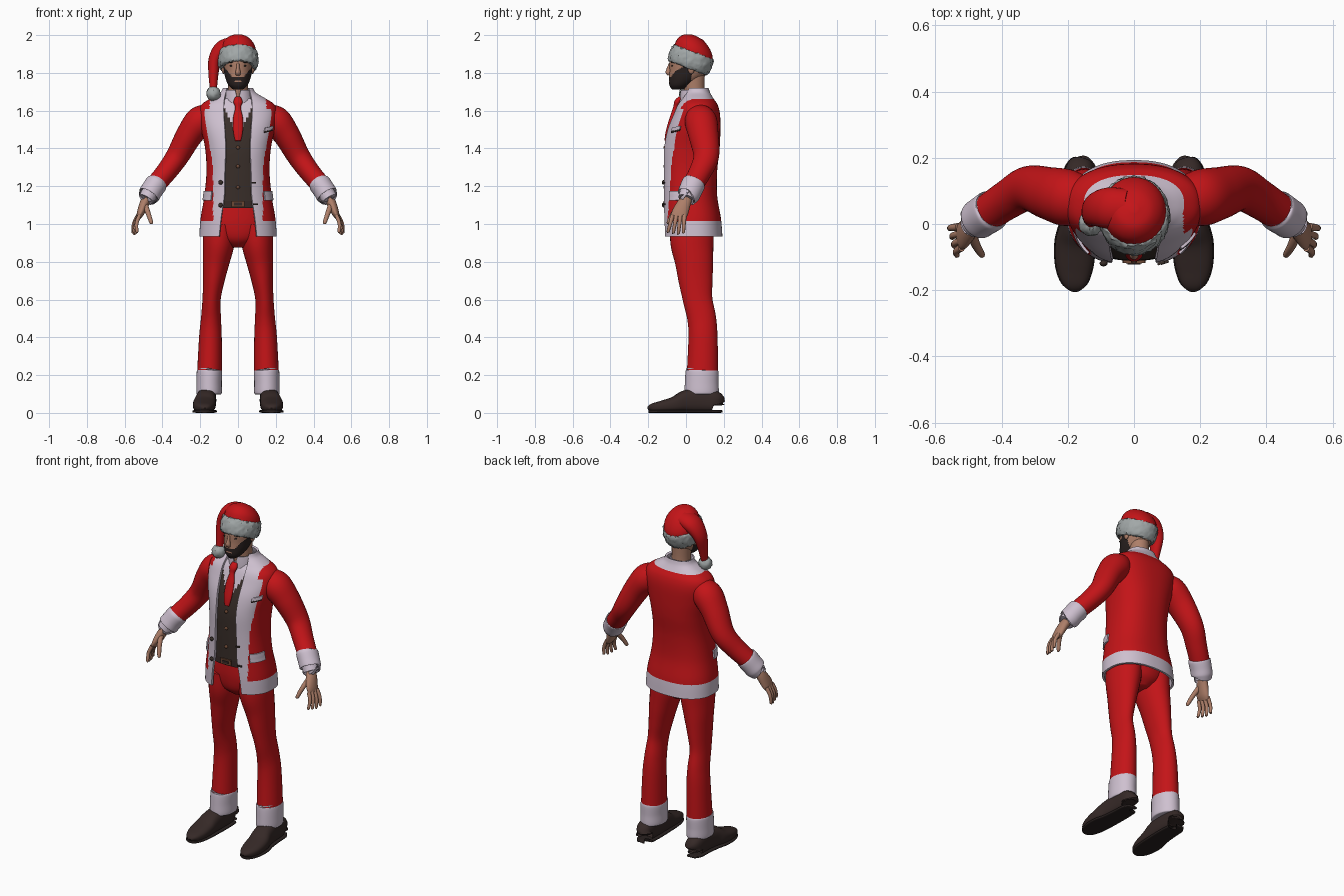
import bpy, bmesh, math, random
from mathutils import Vector, Matrix

cube = bpy.data.objects.get("Cube")
if cube:
    bpy.data.objects.remove(cube)
random.seed(4)
made = []


def material(name, *rgb):
    m = bpy.data.materials.new(name)
    m.use_nodes = True
    m.diffuse_color = (*rgb, 1)
    m.node_tree.nodes["Principled BSDF"].inputs["Base Color"].default_value = (*rgb, 1)
    return m


RED = material("red cloth", .55, .007, .009)
WHITE = material("pale trim", .62, .53, .63)
FUR = material("grey fur", .36, .39, .39)
SKIN = material("skin", .42, .21, .14)
BEARD = material("beard black", .022, .015, .014)
SHOE = material("shoe brown", .036, .022, .02)
VEST = material("waistcoat brown", .04, .027, .022)
LEATHER = material("leather brown", .15, .065, .035)


def spline(rows, steps):
    """Smooth interpolation through rows of numbers."""
    out = []
    for i in range(len(rows) - 1):
        p, q, r, s = (rows[max(i - 1, 0)], rows[i], rows[i + 1], rows[min(i + 2, len(rows) - 1)])
        for k in range(steps):
            t = k / steps
            out.append(tuple(b + t / 2 * (c - a + t * (2 * a - 5 * b + 4 * c - d + t * (3 * (b - c) + d - a)))
                             for a, b, c, d in zip(p, q, r, s)))
    return out + [tuple(rows[-1])]


def spow(v, e):
    return math.copysign(abs(v) ** e, v)


def finish(name, bm, mats, rule=None, mirror=False, solid=0):
    bm.normal_update()
    if rule:
        for f in bm.faces:
            f.material_index = rule(f.calc_center_median())
    mesh = bpy.data.meshes.new(name)
    bm.to_mesh(mesh)
    bm.free()
    for m in mats:
        mesh.materials.append(m)
    ob = bpy.data.objects.new(name, mesh)
    bpy.context.collection.objects.link(ob)
    if mirror:
        ob.modifiers.new("mirror", 'MIRROR').use_mirror_merge = False
    if solid:
        mod = ob.modifiers.new("thickness", 'SOLIDIFY')
        mod.thickness = abs(solid)
        mod.offset = math.copysign(1, solid)
    made.append(ob)
    return ob


def loft(name, rows, mats, ref=(0, 1, 0), n=32, steps=6, e=1, flat=False, rule=None, mirror=False, solid=0):
    """Skin rings of (x, y, z, half width, half depth, optional front gap)."""
    rows = spline(rows, steps)
    gap = len(rows[0]) > 5
    bm = bmesh.new()
    rings = []
    for i, row in enumerate(rows):
        c = Vector(row[:3])
        t = Vector(rows[min(i + 1, len(rows) - 1)][:3]) - Vector(rows[max(i - 1, 0)][:3])
        t = Vector((0, 0, 1)) if flat else t.normalized()
        u = Vector(ref)
        u = (u - t * u.dot(t)).normalized()
        v = u.cross(t)
        start = math.asin(min(1, row[5] / row[3]) ** (1 / e)) if gap else 0
        ring = []
        for j in range(n + gap):
            a = start + (2 * math.pi - 2 * start) * j / n
            ring.append(bm.verts.new(c + v * row[3] * spow(math.sin(a), e) - u * row[4] * spow(math.cos(a), e)))
        rings.append(ring)
    for low, high in zip(rings, rings[1:]):
        for j in range(n):
            k = (j + 1) % len(low)
            bm.faces.new((low[j], low[k], high[k], high[j]))
    if not gap:
        bm.faces.new(rings[0][::-1])
        bm.faces.new(rings[-1])
    return finish(name, bm, mats, rule, mirror, solid)


def ball(name, loc, size, mat, mirror=False, n=16):
    bm = bmesh.new()
    bmesh.ops.create_uvsphere(bm, u_segments=n, v_segments=n // 2, radius=1)
    bm.transform(Matrix.Translation(loc) @ Matrix.Diagonal((*size, 1)))
    return finish(name, bm, [mat], mirror=mirror)


def patch(name, rows, a0, a1, z0, z1, mat, slant=0, mirror=False, n=10):
    """Thin plate that follows a lofted garment between two angles and two heights."""
    bm = bmesh.new()
    grid = []
    for i in range(n + 1):
        line = []
        for j in range(n + 1):
            a = a0 + (a1 - a0) * j / n
            z = z0 + (z1 - z0) * i / n + slant * j / n
            r = min(rows, key=lambda q: abs(q[2] - z))
            line.append(bm.verts.new((r[3] * spow(math.sin(a), CUT), r[1] - r[4] * spow(math.cos(a), CUT), z)))
        grid.append(line)
    for lo, hi in zip(grid, grid[1:]):
        for j in range(n):
            bm.faces.new((lo[j], lo[j + 1], hi[j + 1], hi[j]))
    return finish(name, bm, [mat], mirror=mirror, solid=.008)


def roughen(ob, amount):
    for v in ob.data.vertices:
        v.co += Vector([random.uniform(-amount, amount) for _ in range(3)])


# Jacket: open-fronted shell with pale hem, front edges, lapels and collar
CUT = .85
coat = [(0, .035, .935, .205, .158, .1), (0, .03, 1.03, .198, .155, .09), (0, .02, 1.15, .178, .145, .073),
        (0, .02, 1.28, .167, .145, .07), (0, .028, 1.4, .174, .15, .066), (0, .04, 1.5, .195, .142, .07),
        (0, .055, 1.58, .207, .125, .075), (0, .06, 1.63, .195, .108, .075), (0, .06, 1.665, .145, .085, .072),
        (0, .06, 1.695, .095, .068, .065), (0, .06, 1.72, .08, .06, .06)]


def coat_rule(c):
    lapel = .132 + .045 * min(1, max(0, (c.z - 1.3) / .28))
    if c.z > 1.605:
        lapel = .15
    return int(c.z < 1.02 or c.z > 1.66 or (c.y < .03 and abs(c.x) < lapel))


loft("jacket", coat, [RED, WHITE], n=110, steps=8, e=CUT, flat=True, rule=coat_rule, solid=-.012)
dense = spline(coat, 30)
patch("side_pocket_flaps", dense, .82, 1.45, 1.125, 1.175, WHITE, mirror=True)
patch("chest_pocket_trim", dense, .74, 1.12, 1.49, 1.508, WHITE, slant=.012)
patch("chest_pocket_slit", dense, .74, 1.12, 1.482, 1.49, VEST, slant=.012)
patch("buttonhole_upper", dense, .36, .5, 1.214, 1.222, VEST)
patch("buttonhole_lower", dense, .38, .52, 1.1, 1.108, VEST)
for z in (1.22, 1.1):
    ball("jacket_button", (-.092, -.119, z), (.012, .009, .012), VEST)

# Waistcoat with shirt opening and belt
inner = [(0, r[1], r[2], r[3] - .014, r[4] - .014) for r in dense if 1.08 < r[2] < 1.665]


def vest_rule(c):
    if c.z < 1.125:
        return 2
    return int(c.z > 1.465 + 2.1 * abs(c.x))


loft("waistcoat", inner[::3], [VEST, WHITE, SHOE], n=110, steps=1, e=CUT, flat=True, rule=vest_rule)
patch("belt_buckle", inner, -.15, .15, 1.09, 1.122, LEATHER)
patch("buckle_center", [(0, r[1] - .004, *r[2:]) for r in inner], -.08, .08, 1.099, 1.113, SHOE)
for z in (1.405, 1.305, 1.195):
    ball("waistcoat_button", (0, -.111, z), (.01, .009, .01), LEATHER)
loft("shirt_collar", [(0, .045, 1.62, .076, .073, .013), (0, .04, 1.67, .068, .066, .006),
                      (0, .035, 1.708, .06, .058, .014)], [WHITE], flat=True, solid=.006)
loft("necktie", [(0, -.028, 1.668, .016, .012), (0, -.046, 1.645, .024, .016), (0, -.056, 1.615, .015, .012),
                 (0, -.075, 1.56, .026, .012), (0, -.097, 1.49, .025, .01), (0, -.106, 1.44, .015, .008)], [RED])

# Sleeves, cuffs and hands
loft("sleeves", [(.13, .07, 1.59, .05, .06), (.195, .078, 1.548, .08, .085), (.255, .092, 1.475, .071, .08),
                 (.32, .107, 1.36, .061, .068), (.38, .075, 1.275, .055, .06), (.44, .035, 1.205, .052, .056)],
     [RED], mirror=True)
loft("sleeve_cuffs", [(.428, .043, 1.22, .052, .056), (.432, .04, 1.214, .059, .063), (.455, .025, 1.18, .058, .062),
                      (.472, .013, 1.153, .058, .06), (.474, .011, 1.15, .05, .052)], [WHITE], mirror=True)
loft("shirt_cuffs", [(.465, .015, 1.165, .045, .048), (.485, .003, 1.132, .043, .045)], [WHITE], mirror=True)
for k in range(3):
    ball("sleeve_buttons", (.42 + .011 * k, .09 - .011 * k, 1.225 - .018 * k), (.008, .008, .008), VEST, True, 8)
loft("palms", [(.472, .008, 1.15, .024, .028), (.495, -.01, 1.11, .025, .036), (.515, -.032, 1.06, .02, .043),
               (.526, -.042, 1.035, .012, .038)], [SKIN], n=20, mirror=True)
for k in range(4):
    s = k - 1.5
    drop = .006 * abs(s - .3)
    base = Vector((.521 + .003 * k, -.04 + .021 * s, 1.045))
    tip = Vector((.535 + .007 * k, -.054 + .027 * s, .95 + drop))
    mid = base.lerp(tip, .5) + Vector((.009, 0, 0))
    end = tip + Vector((0, 0, -.004))
    loft("finger_%d" % (k + 1), [(*base, .011, .012), (*mid, .01, .01), (*tip, .008, .008), (*end, .003, .003)],
         [SKIN], n=10, steps=4, mirror=True)
loft("thumbs", [(.492, -.03, 1.1, .016, .016), (.475, -.068, 1.055, .013, .013), (.46, -.092, 1.01, .01, .01),
                (.457, -.097, 1.0, .003, .003)], [SKIN], n=12, mirror=True)

# Trousers, cuffs and shoes
loft("trouser_seat", [(0, .035, .875, .04, .06), (0, .033, .92, .13, .105), (0, .03, 1, .18, .118),
                      (0, .025, 1.1, .16, .112)], [RED], flat=True)
loft("trouser_legs", [(.095, .03, 1, .088, .115), (.102, .032, .9, .084, .114), (.116, .043, .8, .071, .101),
                      (.129, .051, .7, .057, .09), (.14, .062, .6, .048, .078), (.143, .083, .5, .053, .076),
                      (.146, .09, .4, .06, .077), (.151, .087, .2, .066, .083)], [RED], mirror=True)
loft("trouser_cuffs", [(.151, .085, .224, .06, .08), (.151, .085, .22, .067, .087), (.153, .083, .16, .067, .089),
                       (.153, .083, .104, .067, .09), (.153, .083, .1, .055, .075)], [WHITE], mirror=True)
shoe = [(.163, .158, .035, .09), (.165, .15, .046, .115), (.165, .08, .05, .13), (.17, 0, .054, .118),
        (.178, -.06, .06, .085), (.18, -.13, .055, .062), (.178, -.18, .037, .046), (.177, -.198, .012, .026)]
loft("shoes", [(x, y, h / 2 + .002, w, h / 2) for x, y, w, h in shoe], [SHOE], ref=(0, 0, 1), e=.75, mirror=True)
loft("shoe_soles", [(x, y, .008, w + .003, .008) for x, y, w, h in shoe], [BEARD], ref=(0, 0, 1), e=.5, mirror=True)


# Head with painted beard, face details and neck
def head_rule(c):
    if abs(c.x) < .018 and 1.752 < c.z < 1.76:
        return 0
    return int(c.y < .028 and c.z < 1.777 + 1.3 * max(0, abs(c.x) - .03))


loft("head", [(0, -.042, 1.712, .026, .032), (0, -.03, 1.735, .05, .058), (0, -.005, 1.77, .066, .085),
              (0, .015, 1.81, .074, .102), (0, .022, 1.86, .078, .108), (0, .022, 1.93, .074, .1)],
     [SKIN, BEARD], n=72, steps=10, flat=True, rule=head_rule)
loft("neck", [(0, .055, 1.62, .06, .06), (0, .045, 1.7, .052, .054), (0, .04, 1.8, .054, .06)], [SKIN])
loft("nose", [(0, -.082, 1.85, .007, .008), (0, -.09, 1.825, .009, .011), (0, -.094, 1.803, .014, .014),
              (0, -.088, 1.79, .012, .008)], [SKIN], n=14)
ball("ears", (.077, .028, 1.822), (.01, .018, .028), SKIN, True)
ball("eyes", (.034, -.073, 1.838), (.011, .005, .005), BEARD, True)
ball("eyebrows", (.035, -.074, 1.857), (.018, .006, .004), BEARD, True)

# Hat: tilted dome and fur band, drooping tail and bobble
tilt = Matrix.Translation((0, .025, 1.87)) @ Matrix.Rotation(math.radians(-21), 4, 'X')
dome = loft("hat_dome", [(0, 0, -.02, .096, .108), (0, 0, .04, .097, .109), (0, -.01, .08, .086, .094),
                         (0, -.02, .112, .055, .06), (0, -.025, .127, .012, .012)], [RED], flat=True)
band = loft("hat_fur_band", [(0, 0, -.046, .084, .096), (0, 0, -.044, .098, .11), (0, 0, -.015, .107, .118),
                             (0, 0, .018, .107, .118), (0, 0, .042, .1, .112), (0, 0, .046, .085, .098)],
            [FUR], n=64, steps=3, flat=True)
roughen(band, .0035)
for part in (dome, band):
    part.data.transform(tilt)
loft("hat_tail", [(-.02, .045, 1.945, .045, .06), (-.08, .048, 1.928, .045, .062), (-.122, .042, 1.872, .034, .048),
                  (-.13, .025, 1.79, .026, .032), (-.13, .01, 1.71, .018, .02)], [RED])
roughen(ball("hat_bobble", (-.13, .002, 1.69), (.038, .038, .038), FUR, n=24), .0025)

# Bake modifiers, then shade smoothly with sharp creases kept
bpy.ops.object.select_all(action='DESELECT')
for ob in made:
    ob.select_set(True)
bpy.context.view_layer.objects.active = made[0]
bpy.ops.object.convert(target='MESH')
bpy.ops.object.shade_smooth_by_angle(angle=math.radians(45))
